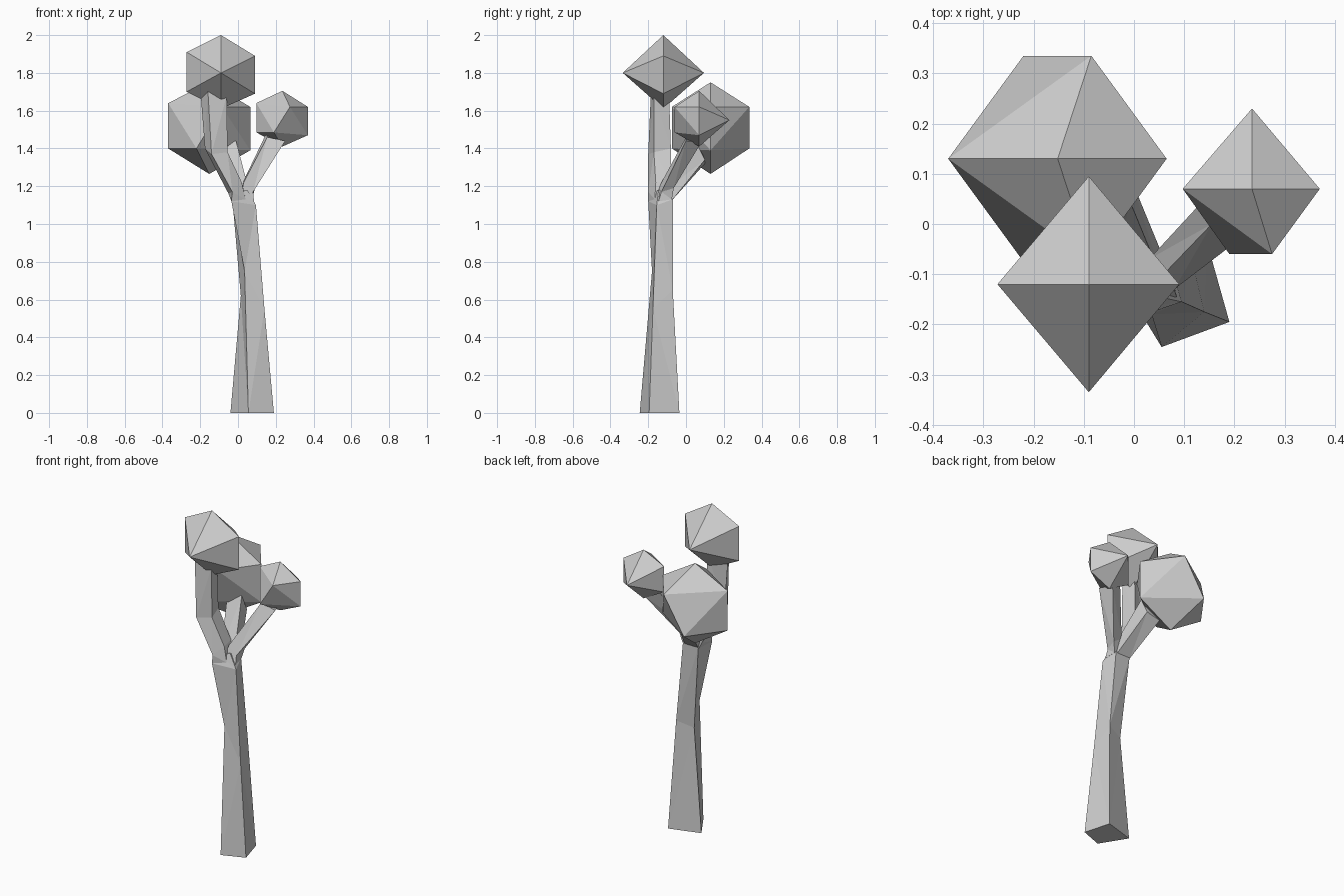
import bpy
import bmesh


def finish(name, bm):
    bmesh.ops.recalc_face_normals(bm, faces=bm.faces)
    mesh = bpy.data.meshes.new(name)
    bm.to_mesh(mesh)
    bm.free()
    bpy.context.collection.objects.link(bpy.data.objects.new(name, mesh))


def loft(name, rings):
    """Skin four-cornered rings into a closed faceted limb."""
    bm = bmesh.new()
    loops = [[bm.verts.new(p) for p in ring] for ring in rings]
    for a, b in zip(loops, loops[1:]):
        for i in range(4):
            j = (i + 1) % 4
            bm.faces.new((a[i], a[j], b[j], b[i]))
    bm.faces.new(loops[0][::-1])
    bm.faces.new(loops[-1])
    bmesh.ops.triangulate(bm, faces=bm.faces)
    finish(name, bm)


def crown(name, y, hexagon, tips):
    """Upright hexagon in the plane y, hulled with its front and back tips."""
    bm = bmesh.new()
    for p in [(x, y, z) for x, z in hexagon] + tips:
        bm.verts.new(p)
    bmesh.ops.convex_hull(bm, input=bm.verts)
    finish(name, bm)


# Twisting, tapered trunk
loft("trunk", [
    [(.055, -.245, 0), (.19, -.195, 0), (.145, -.035, 0), (-.04, -.09, 0)],
    [(.035, -.18, .75), (.14, -.175, .55), (.115, -.07, .65), (.015, -.10, .62)],
    [(-.035, -.20, 1.12), (.095, -.155, 1.10), (.07, -.07, 1.13), (-.03, -.075, 1.13)],
    [(-.01, -.17, 1.17), (.05, -.145, 1.18), (.05, -.085, 1.17), (.0, -.085, 1.17)],
])

# Branches
loft("front_branch", [
    [(-.035, -.20, 1.12), (.04, -.165, 1.13), (.04, -.08, 1.14), (-.03, -.08, 1.12)],
    [(-.03, -.20, 1.17), (.02, -.16, 1.22), (.01, -.08, 1.23), (-.05, -.08, 1.16)],
    [(-.14, -.20, 1.37), (-.055, -.17, 1.38), (-.075, -.08, 1.40), (-.175, -.12, 1.40)],
    [(-.16, -.185, 1.72), (-.06, -.17, 1.68), (-.08, -.09, 1.70), (-.20, -.12, 1.72)],
])
loft("right_branch", [
    [(.02, -.15, 1.17), (.085, -.145, 1.12), (.075, -.075, 1.13), (.02, -.08, 1.19)],
    [(.03, -.13, 1.22), (.08, -.13, 1.17), (.09, -.065, 1.19), (.03, -.07, 1.23)],
    [(.155, .0, 1.46), (.25, .0, 1.44), (.22, .08, 1.43), (.15, .06, 1.48)],
])
loft("back_branch", [
    [(-.03, -.12, 1.17), (.06, -.12, 1.17), (.06, -.07, 1.13), (-.03, -.07, 1.13)],
    [(-.11, .06, 1.44), (-.01, .05, 1.44), (-.01, .10, 1.34), (-.10, .10, 1.32)],
])

# Faceted leaf crowns
crown("front_crown", -.12,
      [(-.09, 2), (.09, 1.89), (.09, 1.69), (-.09, 1.61), (-.272, 1.70), (-.272, 1.91)],
      [(-.09, -.335, 1.80), (-.09, .095, 1.80)])
crown("back_crown", .13,
      [(-.152, 1.75), (.065, 1.62), (.065, 1.39), (-.152, 1.265), (-.37, 1.40), (-.37, 1.64)],
      [(x, y, z) for y in (-.075, .335) for x, z in ((-.085, 1.62), (-.22, 1.40))])
crown("right_crown", .07,
      [(.235, 1.705), (.37, 1.62), (.37, 1.47), (.235, 1.41), (.097, 1.485), (.097, 1.64)],
      [(.235, .23, 1.55), (.19, -.06, 1.485), (.275, -.06, 1.62)])
